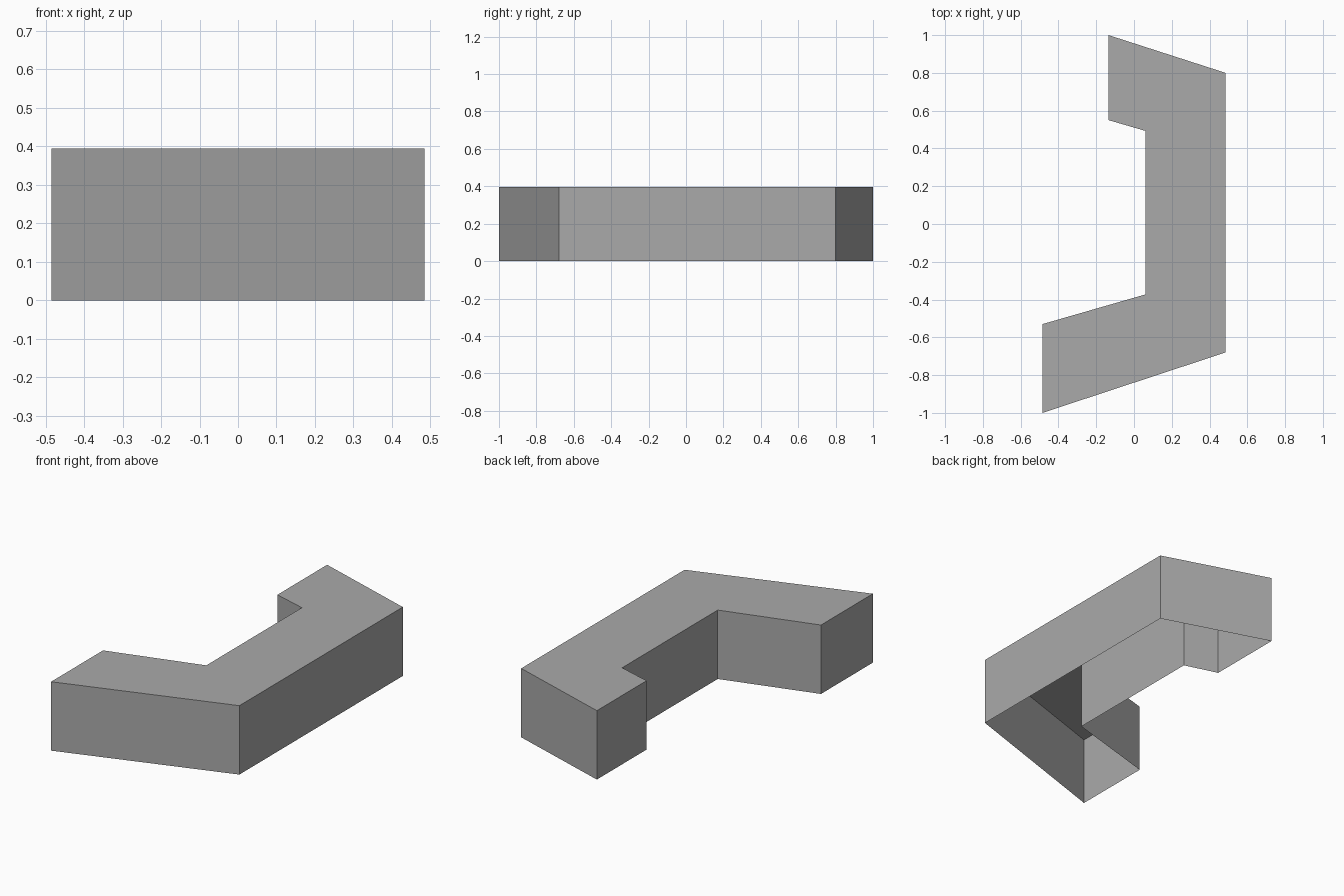
import bpy
import bmesh

cube = bpy.data.objects.get("Cube")
if cube:
    bpy.data.objects.remove(cube, do_unlink=True)

HEIGHT = 0.395

# Plain grey finish
grey = bpy.data.materials.new("plain_grey")
grey.use_nodes = True
colour = (0.4, 0.4, 0.4, 1.0)
grey.diffuse_color = colour
grey.node_tree.nodes["Principled BSDF"].inputs["Base Color"].default_value = colour

# Bracket-shaped footprint, counter-clockwise from the front wing's outer corner
footprint = [
    (-0.485, -1.0), (0.485, -0.68), (0.485, 0.80), (-0.135, 1.0),
    (-0.135, 0.55), (0.06, 0.493), (0.06, -0.373), (-0.485, -0.53),
]

# Hollow shell: flat roof and walls, open underneath
bm = bmesh.new()
base = [bm.verts.new((x, y, 0)) for x, y in footprint]
roof = [bm.verts.new((x, y, HEIGHT)) for x, y in footprint]
bm.faces.new(roof)
for i in range(len(base)):
    j = (i + 1) % len(base)
    bm.faces.new((base[i], base[j], roof[j], roof[i]))

mesh = bpy.data.meshes.new("building_shell")
bm.to_mesh(mesh)
bm.free()
mesh.materials.append(grey)
shell = bpy.data.objects.new("building_shell", mesh)
bpy.context.collection.objects.link(shell)
